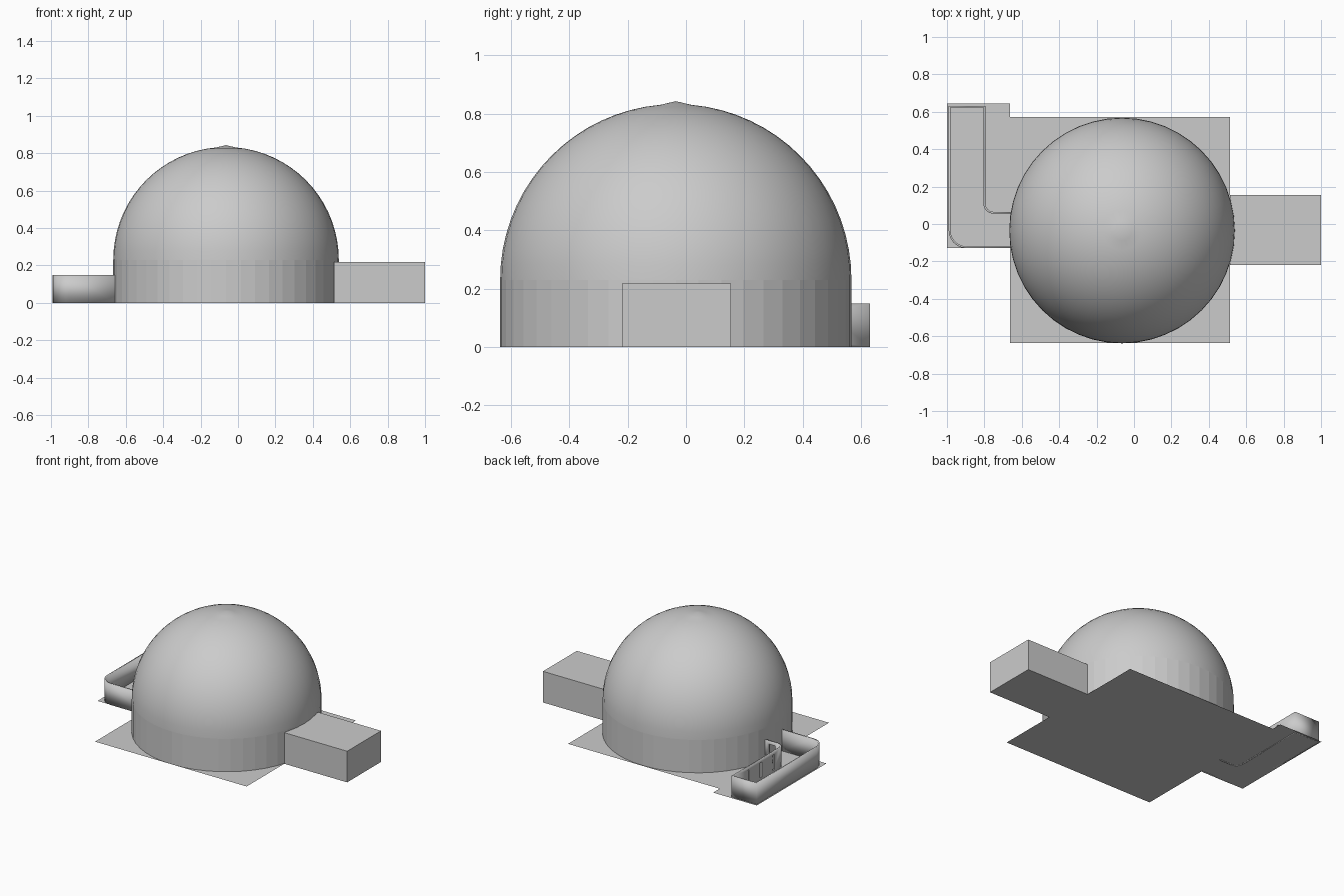
import bpy, bmesh
from math import sin, cos, pi, radians
from mathutils import Vector

if "Cube" in bpy.data.objects:
    bpy.data.objects.remove(bpy.data.objects["Cube"])


def finish(name, bm, smooth=None):
    me = bpy.data.meshes.new(name)
    bm.to_mesh(me)
    bm.free()
    ob = bpy.data.objects.new(name, me)
    bpy.context.collection.objects.link(ob)
    bpy.ops.object.select_all(action='DESELECT')
    ob.select_set(True)
    bpy.context.view_layer.objects.active = ob
    if smooth:
        bpy.ops.object.shade_smooth_by_angle(angle=radians(smooth))
    return ob


def box(name, lo, hi):
    bm = bmesh.new()
    bmesh.ops.create_cube(bm, size=1)
    for v in bm.verts:
        v.co = [(a + b) / 2 + c * (b - a) for a, b, c in zip(lo, hi, v.co)]
    return finish(name, bm)


def rounded(path, steps=6):
    """Round each path corner that has a radius."""
    out = []
    for i, (x, y, r) in enumerate(path):
        p = Vector((x, y))
        if not r:
            out.append(p)
            continue
        a = (Vector(path[i - 1][:2]) - p).normalized()
        b = (Vector(path[i + 1][:2]) - p).normalized()
        c = p + (a + b) * r
        for k in range(steps + 1):
            t = pi / 2 * k / steps
            out.append(c - b * r * cos(t) - a * r * sin(t))
    return out


def lathe(name, profile, centre, segs, smooth=None):
    bm = bmesh.new()
    vs = [bm.verts.new((centre[0] + r, centre[1], z)) for r, z in profile]
    es = [bm.edges.new(e) for e in zip(vs, vs[1:])]
    bmesh.ops.spin(bm, geom=vs + es, cent=(*centre, 0), axis=(0, 0, 1),
                   angle=2 * pi, steps=segs, use_merge=True)
    bmesh.ops.remove_doubles(bm, verts=bm.verts, dist=1e-5)
    bmesh.ops.recalc_face_normals(bm, faces=bm.faces)
    # an open surface of revolution must face outward
    f = max(bm.faces, key=lambda q: q.calc_center_median().x)
    f.normal_update()
    if f.normal.x < 0:
        bmesh.ops.reverse_faces(bm, faces=bm.faces)
    return finish(name, bm, smooth)


CENTRE, R, SPRING = (-0.064, -0.035), 0.603, 0.23

# flat ground slab
slab = [(-0.662, -0.637), (0.513, -0.637), (0.513, -0.22), (1, -0.22),
        (1, 0.155), (0.513, 0.155), (0.513, 0.573), (-0.662, 0.573),
        (-0.662, 0.645), (-1, 0.645), (-1, -0.127), (-0.662, -0.127)]
bm = bmesh.new()
bm.faces.new([bm.verts.new((x, y, 0)) for x, y in reversed(slab)])
finish("ground_slab", bm)

# faceted drum and smooth dome with a slight point
lathe("drum_wall", [(R, 0), (R, SPRING)], CENTRE, 48)
arc = [(R * cos(radians(a)), SPRING + R * sin(radians(a))) for a in range(0, 86, 5)]
lathe("dome", arc + [(0, 0.843)], CENTRE, 48, 40)

# side block
box("entrance_block", (0.513, -0.22, 0), (1, 0.155, 0.218))

# open-topped L-shaped enclosure
path = rounded([(-0.655, -0.124, 0), (-0.986, -0.124, 0.09), (-0.986, 0.627, 0),
                (-0.80, 0.627, 0), (-0.80, 0.06, 0.05), (-0.655, 0.06, 0)])
bm = bmesh.new()
low = [bm.verts.new((p.x, p.y, 0)) for p in path]
top = [bm.verts.new((p.x, p.y, 0.148)) for p in path]
for i in range(len(path) - 1):
    bm.faces.new((low[i], low[i + 1], top[i + 1], top[i]))
wall = finish("enclosure_wall", bm, 30)
m = wall.modifiers.new("thickness", 'SOLIDIFY')
m.thickness, m.offset, m.use_even_offset = 0.01, 0, True

# narrow slits in the inner wall and an opening beside the dome
cuts = [((-0.83, y - 0.01, 0.02), (-0.77, y + 0.01, 0.125)) for y in (0.46, 0.32, 0.18)]
cuts.append(((-0.735, 0.03, 0.02), (-0.69, 0.09, 0.125)))
for i, (lo, hi) in enumerate(cuts):
    c = box("slit_cutter_%d" % i, lo, hi)
    c.hide_render = True
    c.hide_set(True)
    b = wall.modifiers.new("slit", 'BOOLEAN')
    b.operation, b.object, b.solver = 'DIFFERENCE', c, 'EXACT'
